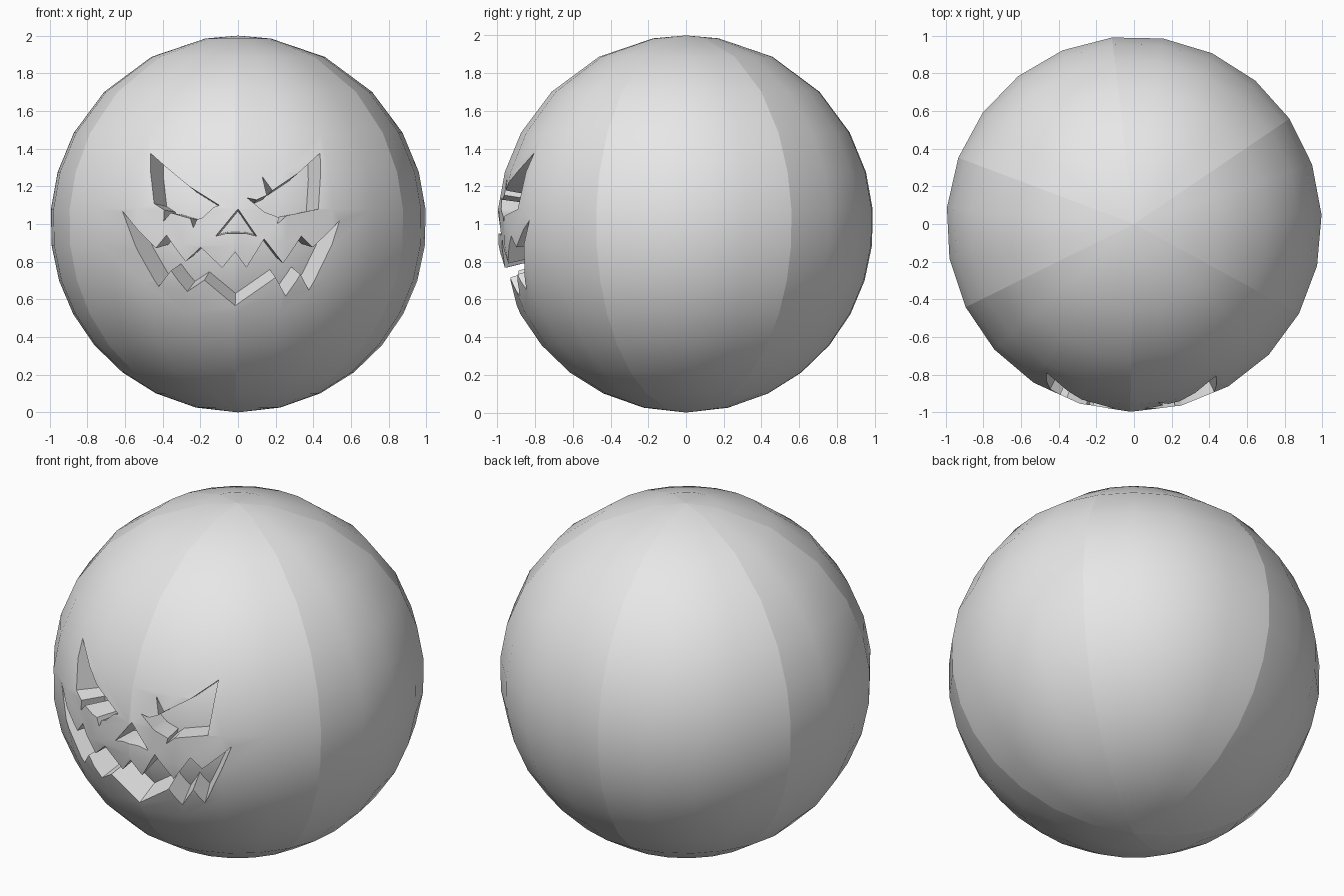
import bpy
import bmesh
from math import radians, sin, cos, sqrt, atan2, pi
from mathutils import Vector

if "Cube" in bpy.data.objects:
    bpy.data.objects.remove(bpy.data.objects["Cube"], do_unlink=True)

SIDES = 23
STEP = 2 * pi / SIDES
START = radians(-91.1)
SEAMS = (0, 4, 8, 12, 16, 19)
RINGS = (10, 27.5, 45.5, 61, 74, 85.5, 96.5, 107.5, 118.5, 130, 142, 154, 167)
CENTRE = Vector((0, 0, 1))

grey = bpy.data.materials.new("plain_grey")
grey.use_nodes = True
grey.diffuse_color = (0.8, 0.8, 0.8, 1)
grey.node_tree.nodes["Principled BSDF"].inputs["Base Color"].default_value = (0.8, 0.8, 0.8, 1)


def add_object(name, bm):
    mesh = bpy.data.meshes.new(name)
    bmesh.ops.recalc_face_normals(bm, faces=bm.faces)
    bm.to_mesh(mesh)
    bm.free()
    mesh.materials.append(grey)
    obj = bpy.data.objects.new(name, mesh)
    bpy.context.collection.objects.link(obj)
    return obj


def ball(name, radius):
    """Sphere built from stacked rings, with a wide flat crown."""
    bm = bmesh.new()
    rings = []
    for polar in RINGS:
        t = radians(polar)
        rings.append([bm.verts.new(CENTRE + radius * Vector((
            sin(t) * cos(START + i * STEP), sin(t) * sin(START + i * STEP), cos(t))))
            for i in range(SIDES)])
    top = bm.verts.new(CENTRE + Vector((0, 0, radius)))
    bottom = bm.verts.new(CENTRE - Vector((0, 0, radius)))
    for i in range(SIDES):
        j = (i + 1) % SIDES
        bm.faces.new((top, rings[0][i], rings[0][j]))
        bm.faces.new((bottom, rings[-1][j], rings[-1][i]))
        for a, b in zip(rings, rings[1:]):
            bm.faces.new((a[i], b[i], b[j], a[j]))
    return add_object(name, bm)


def cutter(name, outline):
    """Front outline swept along lines that meet at the ball's centre."""
    bm = bmesh.new()
    loops = []
    for scale in (0.5, 1.6):
        loops.append([bm.verts.new(CENTRE + scale * Vector((
            x, -sqrt(1 - x * x - (z - 1) ** 2), z - 1))) for x, z in outline])
    inner, outer = loops
    caps = [bm.faces.new(inner), bm.faces.new(outer)]
    for i in range(len(inner)):
        j = (i + 1) % len(inner)
        bm.faces.new((inner[i], inner[j], outer[j], outer[i]))
    bmesh.ops.triangulate(bm, faces=caps)
    obj = add_object(name, bm)
    obj.hide_render = True
    obj.hide_viewport = True
    return obj


def on_seam(vert):
    p = vert.co - CENTRE
    if p.xy.length < 0.01:
        return True
    turn = ((atan2(p.y, p.x) - START) / STEP) % SIDES
    return any(min(abs(turn - s), SIDES - abs(turn - s)) < 0.01 for s in SEAMS)


def shade(obj):
    """Smooth faces, with creases at cut rims and along the wedge seams."""
    bm = bmesh.new()
    bm.from_mesh(obj.data)
    for face in bm.faces:
        face.smooth = True
    for edge in bm.edges:
        seam = all(on_seam(v) for v in edge.verts)
        edge.smooth = not seam and edge.calc_face_angle(0) < radians(30)
    bm.to_mesh(obj.data)
    bm.free()


# Carved face outlines, as x and z
right_eye = [(-.47, 1.38), (-.38, 1.30), (-.26, 1.20), (-.10, 1.10), (-.13, 1.09),
             (-.19, 1.035), (-.22, 1.025), (-.24, .98), (-.255, 1.03), (-.36, 1.06),
             (-.40, 1.015), (-.395, 1.075), (-.45, 1.11)]
left_eye = [(.44, 1.38), (.43, 1.08), (.26, 1.045), (.21, 1.0), (.22, 1.035),
            (.14, 1.065), (.05, 1.14), (.10, 1.13), (.155, 1.155), (.13, 1.255),
            (.185, 1.18), (.32, 1.27)]
nose = [(0, 1.08), (.10, .935), (.04, .95), (-.06, .95), (-.12, .935)]
mouth = [(-.62, 1.07), (-.44, .87), (-.385, .94), (-.28, .80), (-.20, .875),
         (-.085, .765), (-.015, .85), (.045, .765), (.14, .92), (.24, .79),
         (.34, .935), (.40, .875), (.545, 1.02), (.38, .645), (.335, .73),
         (.255, .615), (.20, .715), (-.015, .565), (-.18, .70), (-.27, .64),
         (-.36, .75), (-.425, .665)]

# Outer ball with the face cut out
body = ball("carved_ball", 1.0)
cuts = {"right_eye_cutter": right_eye, "left_eye_cutter": left_eye,
        "nose_cutter": nose, "mouth_cutter": mouth}
for name, outline in cuts.items():
    mod = body.modifiers.new(name, "BOOLEAN")
    mod.operation = "DIFFERENCE"
    mod.solver = "EXACT"
    mod.object = cutter(name, outline)

# Bake the cuts so the creases can be set
graph = bpy.context.evaluated_depsgraph_get()
carved = bpy.data.meshes.new_from_object(body.evaluated_get(graph))
body.modifiers.clear()
body.data = carved
for name in cuts:
    bpy.data.objects.remove(bpy.data.objects[name], do_unlink=True)
shade(body)

# Inner ball forming the floor of the cuts
core = ball("inner_core", 0.85)
shade(core)
